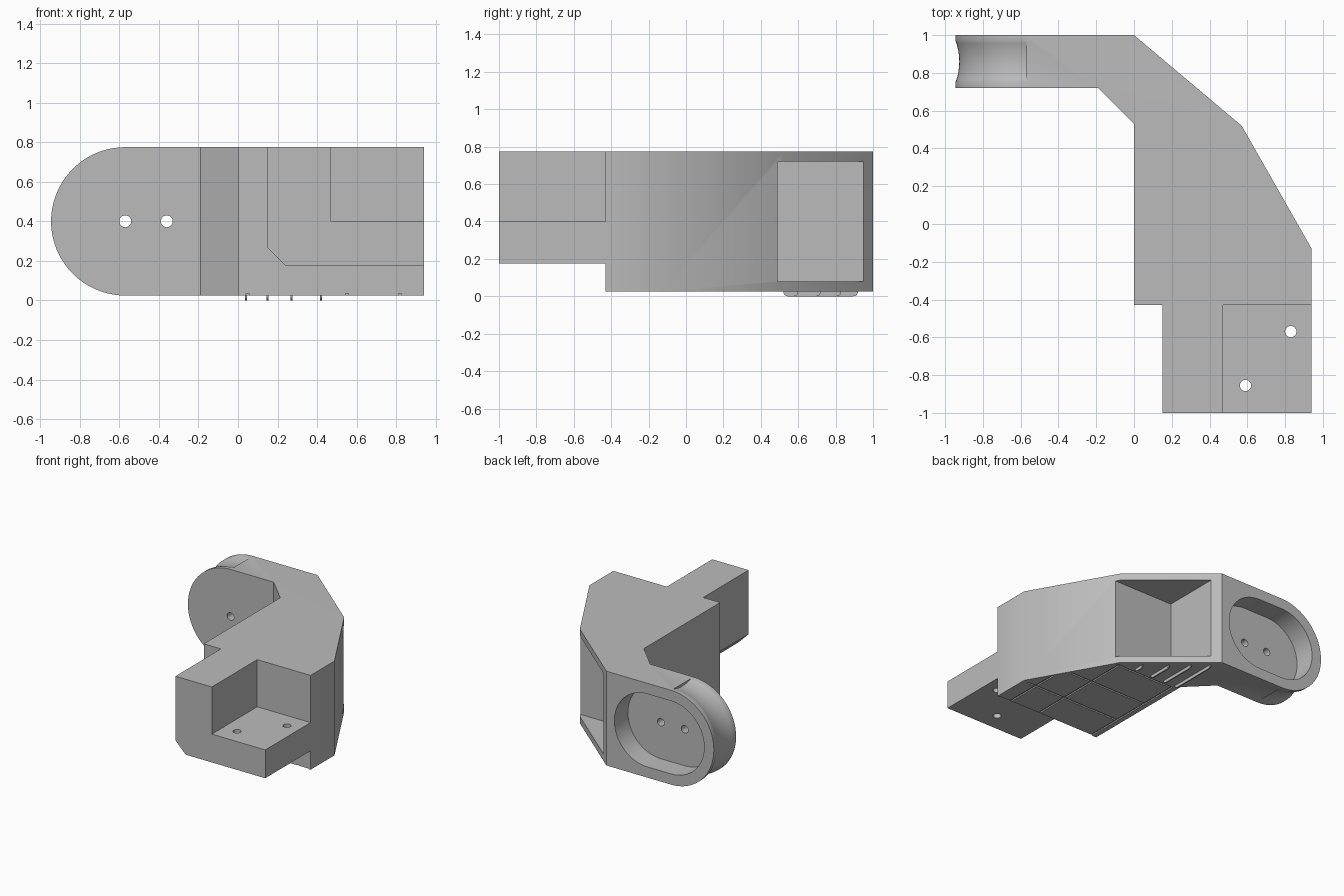
import bpy
import bmesh
from math import sin, cos, pi, radians
from mathutils import Vector

if "Cube" in bpy.data.objects:
    bpy.data.objects.remove(bpy.data.objects["Cube"], do_unlink=True)

grey = bpy.data.materials.new("plain grey")
grey.use_nodes = True
grey.diffuse_color = (0.5, 0.5, 0.5, 1)
grey.node_tree.nodes["Principled BSDF"].inputs["Base Color"].default_value = (0.5, 0.5, 0.5, 1)


def finish(bm, name):
    bmesh.ops.recalc_face_normals(bm, faces=bm.faces)
    mesh = bpy.data.meshes.new(name)
    bm.to_mesh(mesh)
    bm.free()
    mesh.materials.append(grey)
    obj = bpy.data.objects.new(name, mesh)
    bpy.context.collection.objects.link(obj)
    return obj


def prism(name, points, axis, start, end):
    """Extrude a 2D outline along one axis from start to end."""
    bm = bmesh.new()
    place = {"x": lambda a, b: (start, a, b),
             "y": lambda a, b: (a, start, b),
             "z": lambda a, b: (a, b, start)}[axis]
    face = bm.faces.new([bm.verts.new(place(a, b)) for a, b in points])
    out = bmesh.ops.extrude_face_region(bm, geom=[face])
    step = Vector([end - start if k == axis else 0 for k in "xyz"])
    moved = [v for v in out["geom"] if isinstance(v, bmesh.types.BMVert)]
    bmesh.ops.translate(bm, verts=moved, vec=step)
    return finish(bm, name)


def box(name, x0, x1, y0, y1, z0, z1):
    return prism(name, [(x0, y0), (x1, y0), (x1, y1), (x0, y1)], "z", z0, z1)


def arc(cx, cy, r, a0, a1, n):
    return [(cx + r * cos(a0 + (a1 - a0) * i / n), cy + r * sin(a0 + (a1 - a0) * i / n))
            for i in range(n + 1)]


def circle(cx, cy, r, n=24):
    return arc(cx, cy, r, 0, 2 * pi, n)[:-1]


def combine(obj, tool, operation="DIFFERENCE"):
    mod = obj.modifiers.new("cut", "BOOLEAN")
    mod.operation, mod.solver, mod.object = operation, "EXACT", tool
    bpy.context.view_layer.objects.active = obj
    bpy.ops.object.modifier_apply(modifier=mod.name)
    bpy.data.objects.remove(tool, do_unlink=True)


LOW, HIGH, MID = 0.025, 0.775, 0.4
HUB_X, HUB_R, ARM_Y = -0.57, 0.375, 0.86

# Body: plan outline crossed with the round-ended front profile
plan = [(-1.2, 1), (0, 1), (0.57, 0.52), (0.94, -0.13), (0.94, -1), (0.15, -1),
        (0.15, -0.43), (0, -0.43), (0, 0.53), (-0.19, 0.72), (-1.2, 0.72)]
body = prism("bracket_body", plan, "z", -0.5, 1.5)
profile = arc(HUB_X, MID, HUB_R, pi / 2, 3 * pi / 2, 40) + [(1.2, LOW), (1.2, HIGH)]
combine(body, prism("profile", profile, "y", -1.2, 1.2), "INTERSECT")

# Front block: chamfered underside and open seat
under = [(0.1, -0.1), (1.1, -0.1), (1.1, 0.175), (0.24, 0.175), (0.15, 0.265), (0.1, 0.315)]
combine(body, prism("underside", under, "y", -1.2, -0.43))
combine(body, box("seat", 0.47, 1.1, -1.2, -0.43, MID, 1))
for x, y in [(0.83, -0.57), (0.59, -0.855)]:
    combine(body, prism("seat_hole", circle(x, y, 0.03), "z", 0, 0.6))

# Corner window in the slanted side
combine(body, box("window", 0.06, 1.1, 0.49, 0.95, 0.08, 0.72))

# Slot pocket and two holes in the arm
slot = arc(HUB_X, MID, 0.29, pi / 2, 3 * pi / 2, 32) + arc(-0.36, MID, 0.29, -pi / 2, pi / 2, 32)
combine(body, prism("pocket", slot, "y", 0.83, 1.1))
for x in (HUB_X, -0.36):
    combine(body, prism("arm_hole", circle(x, MID, 0.03), "y", 0.6, 0.9))

# Shallow concave groove around the arm end
bm = bmesh.new()
section = arc(0, 0.665, 0.31, -pi / 2 - 0.42, -pi / 2 + 0.42, 16)
face = bm.faces.new([bm.verts.new((HUB_X, ARM_Y + y, MID + r)) for y, r in section])
bmesh.ops.spin(bm, geom=[face] + face.edges[:] + face.verts[:], cent=(HUB_X, ARM_Y, MID),
               axis=(0, -1, 0), angle=pi, steps=40)
low_x = sum(v.co.x for v in bm.verts) / len(bm.verts)
if low_x > HUB_X:  # keep the groove on the outer side
    for v in bm.verts:
        v.co.x = 2 * HUB_X - v.co.x
open_edges = [e for e in bm.edges if e.is_boundary]
if open_edges:
    bmesh.ops.holes_fill(bm, edges=open_edges, sides=0)
combine(body, finish(bm, "groove"))

# Fine panel lines in the bottom face
W, TOP = 0.0075, LOW + 0.01
for x, y1 in [(0.047, 0.49), (0.55, 0.49), (0.82, 0.06)]:
    combine(body, box("line", x - W, x + W, -0.45, y1, 0, TOP))
for y, x1 in [(-0.43, 0.92), (-0.14, 0.9), (0.17, 0.74), (0.48, 0.56)]:
    combine(body, box("line", 0.04, x1, y - W, y + W, 0, TOP))

bpy.ops.object.select_all(action="DESELECT")
body.select_set(True)
bpy.context.view_layer.objects.active = body
bpy.ops.object.shade_smooth_by_angle(angle=radians(32))

# Thin rounded fins under the elbow
for i, (x, y1) in enumerate([(0.04, 0.92), (0.15, 0.83), (0.27, 0.72), (0.42, 0.6)]):
    r = LOW
    fin = [(0.52, LOW + 0.01)] + arc(0.52 + r, LOW, r, pi, 1.5 * pi, 6) \
        + arc(y1 - r, LOW, r, 1.5 * pi, 2 * pi, 6) + [(y1, LOW + 0.01)]
    prism(f"fin_{i + 1}", fin, "x", x - 0.005, x + 0.005)
